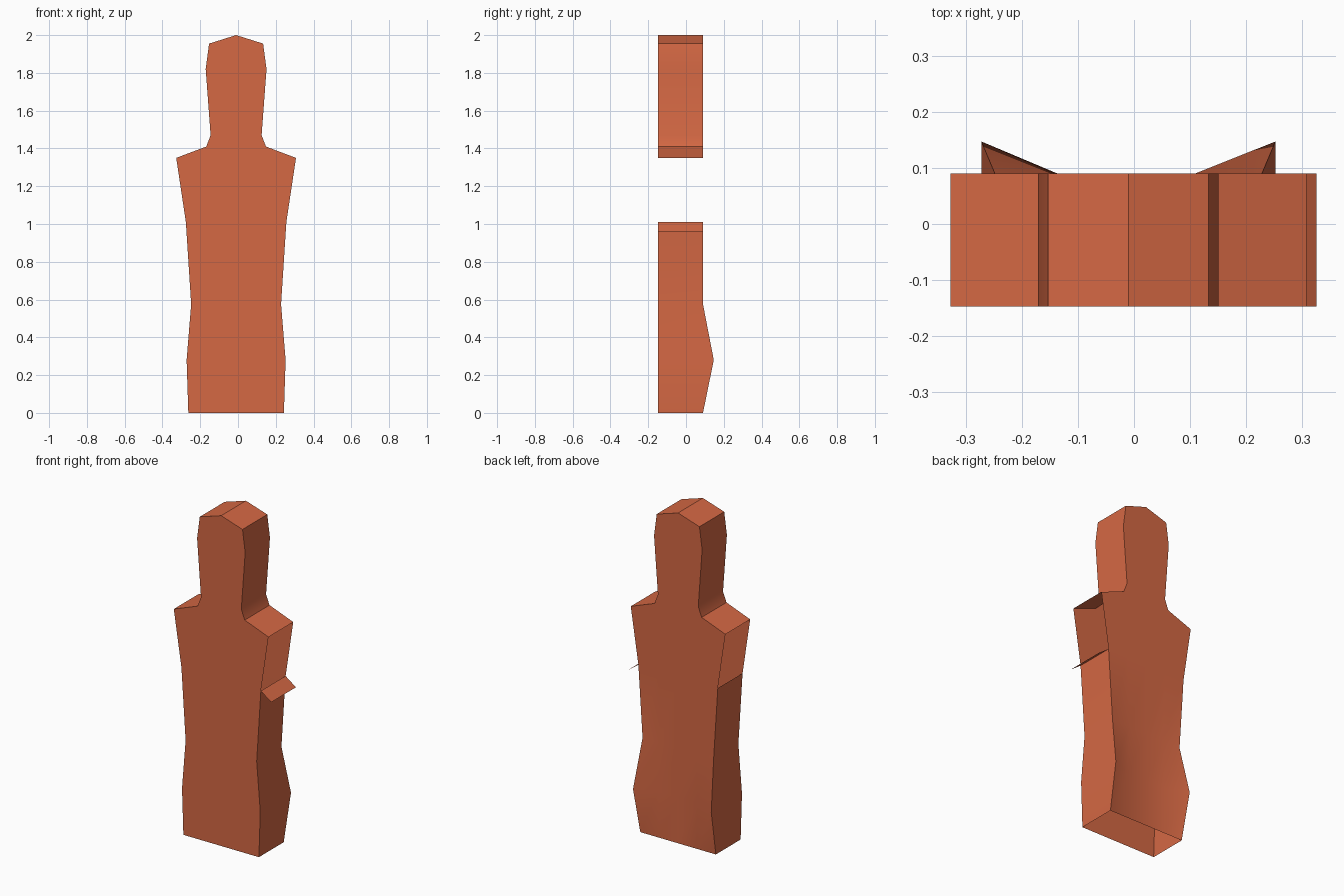
import bpy, bmesh

if "Cube" in bpy.data.objects:
    bpy.data.objects.remove(bpy.data.objects["Cube"])

# One flat colour for the whole target
clay = bpy.data.materials.new("terracotta")
clay.diffuse_color = (0.66, 0.138, 0.057, 1)
clay.use_nodes = True
clay.node_tree.nodes["Principled BSDF"].inputs["Base Color"].default_value = clay.diffuse_color

CX, FRONT, BACK, BULGE = -0.01, -0.147, 0.09, 0.147
# Silhouette: (half width, height), bottom to top
ROWS = [(0.253, 0), (0.262, 0.28), (0.238, 0.575), (0.266, 1.01), (0.317, 1.35),
        (0.158, 1.41), (0.135, 1.47), (0.161, 1.82), (0.143, 1.955), (0, 2.0)]
BULGE_ROW, OPEN_SIDE = 1, 3
COLS = [-1, -0.5, 0, 0.5, 1]


def finish(name, bm):
    me = bpy.data.meshes.new(name)
    bm.to_mesh(me)
    bm.free()
    me.materials.append(clay)
    ob = bpy.data.objects.new(name, me)
    bpy.context.collection.objects.link(ob)
    return ob


# Hollow body: front plate, back plate with two swollen lower corners, side walls
bm = bmesh.new()
front, back = [], []
for i, (w, z) in enumerate(ROWS):
    front.append([bm.verts.new((CX + w * c, FRONT, z)) for c in COLS])
    back.append([bm.verts.new((CX + w * c, BULGE if i == BULGE_ROW and abs(c) == 1 else BACK, z))
                 for c in COLS])
for i in range(len(ROWS) - 1):
    for j in range(len(COLS) - 1):
        bm.faces.new((front[i][j], front[i][j + 1], front[i + 1][j + 1], front[i + 1][j]))
        bm.faces.new((back[i][j + 1], back[i][j], back[i + 1][j], back[i + 1][j + 1]))
    # the sides under the shoulders and the base stay open
    if i != OPEN_SIDE:
        bm.faces.new((front[i][-1], back[i][-1], back[i + 1][-1], front[i + 1][-1]))
        bm.faces.new((back[i][0], front[i][0], front[i + 1][0], back[i + 1][0]))
bmesh.ops.remove_doubles(bm, verts=bm.verts, dist=0.0005)
body = finish("target_body", bm)

# Loose flap hanging out on the right side
bm = bmesh.new()
bm.faces.new([bm.verts.new(p) for p in (
    (0.256, FRONT, 1.01), (0.325, FRONT, 0.96), (0.325, BACK, 0.96), (0.256, BACK, 1.01))])
finish("side_flap", bm)

# Soft shading on the swollen back, crisp outline edges
bpy.context.view_layer.objects.active = body
body.select_set(True)
bpy.ops.object.shade_smooth_by_angle()
